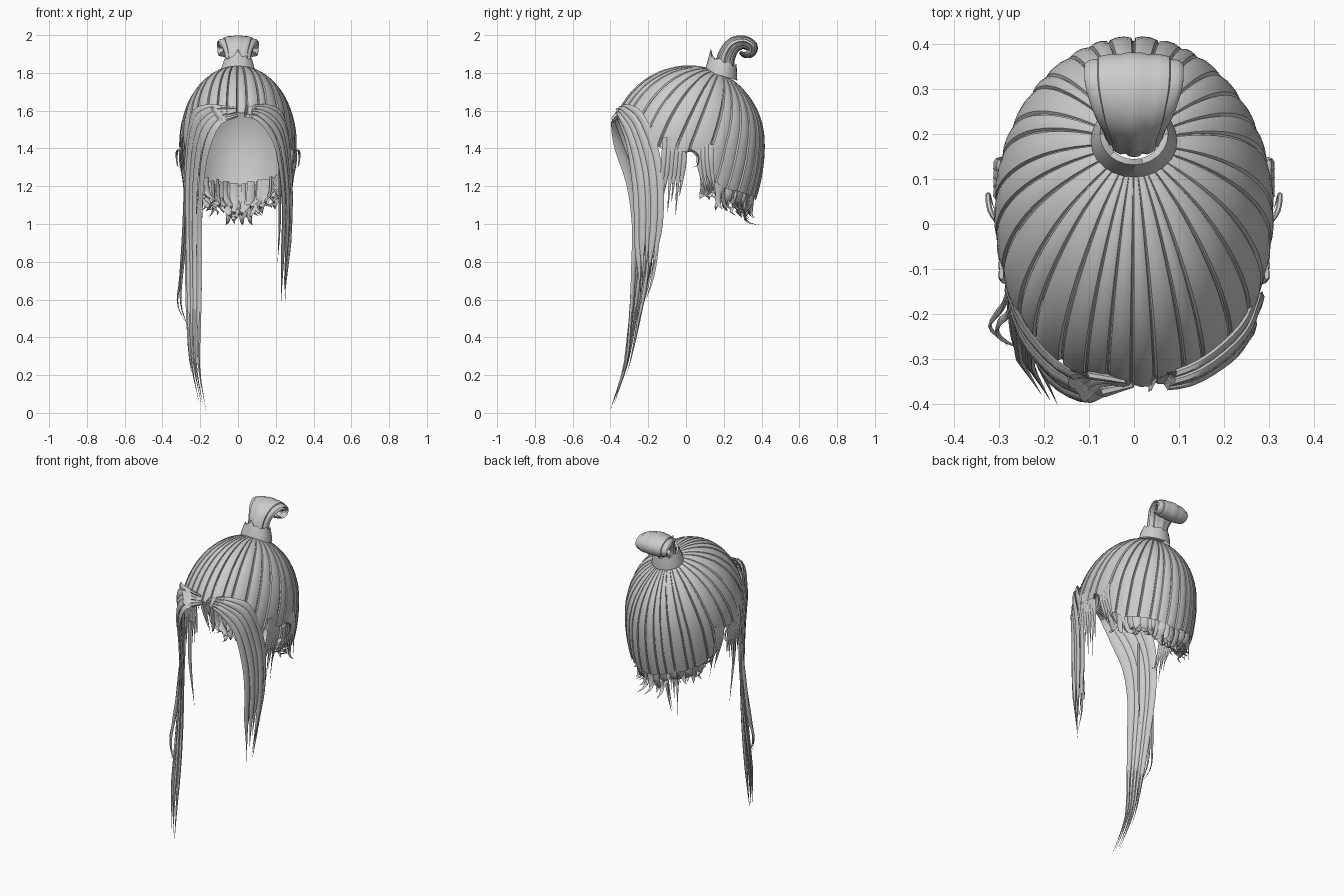
import bpy, bmesh, math, random
from mathutils import Vector as V

if "Cube" in bpy.data.objects:
    bpy.data.objects.remove(bpy.data.objects["Cube"])
random.seed(7)
C = V((0, 0.03, 1.42))


def finish(bm, name, angle=40):
    bmesh.ops.recalc_face_normals(bm, faces=bm.faces)
    me = bpy.data.meshes.new(name)
    bm.to_mesh(me)
    bm.free()
    ob = bpy.data.objects.new(name, me)
    bpy.context.collection.objects.link(ob)
    bpy.ops.object.select_all(action='DESELECT')
    ob.select_set(True)
    bpy.context.view_layer.objects.active = ob
    bpy.ops.object.shade_smooth_by_angle(angle=math.radians(angle))
    return ob


def spline(pts, t):
    """Catmull-Rom point at t in 0..1"""
    f = min(max(t, 0), 1) * (len(pts) - 1)
    i = min(int(f), len(pts) - 2)
    f -= i
    b, c = V(pts[i]), V(pts[i + 1])
    a = V(pts[i - 1]) if i else b * 2 - c
    d = V(pts[i + 2]) if i + 2 < len(pts) else c * 2 - b
    return 0.5 * (2 * b + (c - a) * f + (2 * a - 5 * b + 4 * c - d) * f * f
                  + (3 * b - a - 3 * c + d) * f ** 3)


def skin(bm, rings, closed=True, cap=True):
    rows = [[bm.verts.new(p) for p in r] for r in rings]
    n = len(rows[0])
    for r, s in zip(rows, rows[1:]):
        for i in range(n if closed else n - 1):
            j = (i + 1) % n
            bm.faces.new((r[i], r[j], s[j], s[i]))
    if closed and cap:
        bm.faces.new(rows[0])
        bm.faces.new(rows[-1])


def lens(c, w, t):
    """Flat hair section: w = half width vector, t = half thickness vector"""
    return [c - w, c - w * .5 + t, c + w * .5 + t, c + w, c + w * .5 - t, c - w * .5 - t]


def strand(bm, pts, width, side, thick=.005, steps=7):
    """Loose tapered strand"""
    rings = []
    for k in range(steps + 1):
        u = k / steps
        p = spline(pts, u)
        tan = (spline(pts, u + .02) - spline(pts, u - .02)).normalized()
        w = V(side) - tan * tan.dot(V(side))
        w.normalize()
        taper = max(.04, min(1, 1.9 * (1 - u)))
        rings.append(lens(p, w * width * taper, tan.cross(w) * thick * taper))
    skin(bm, rings)


# Scalp: combed strands running from the tie to the hairline, over a smooth cap
HAIRLINE = [(0, 1.59), (30, 1.56), (50, 1.48), (70, 1.39), (93, 1.38),
            (103, 1.25), (120, 1.19), (180, 1.13)]
POLE = V((0, .38, .92)).normalized()


def hair_z(deg):
    for (a, za), (b, zb) in zip(HAIRLINE, HAIRLINE[1:]):
        if deg <= b:
            return za + (zb - za) * (deg - a) / (b - a)
    return HAIRLINE[-1][1]


def on_head(d, lift=0.0):
    ry = .42 if d.y < 0 else .38
    rz = .415 if d.z > 0 else .6
    return C + V((d.x * .305, d.y * ry, d.z * rz)) * (1 + lift)


def rim(phi):
    deg = abs(math.degrees(math.atan2(math.sin(phi), math.cos(phi))))
    dz = hair_z(deg) - C.z
    w = dz / (.415 if dz > 0 else .6)
    h = math.sqrt(1 - w * w)
    return V((h * math.sin(phi), -h * math.cos(phi), w))


def scalp(name, columns, rows=16):
    """columns: (azimuth, lift) pairs, each combed from the tie to the rim"""
    bm = bmesh.new()
    rings = []
    for k in range(rows + 1):
        u = .1 + .9 * k / rows
        ring = []
        for phi, lift in columns:
            e = rim(phi)
            ang = POLE.angle(e)
            d = (POLE * math.sin((1 - u) * ang) + e * math.sin(u * ang)) / math.sin(ang)
            ring.append(on_head(d, lift * min(1, u * 2)))
        rings.append(ring)
    skin(bm, rings, cap=False)
    return finish(bm, name, 35)


STRANDS = 32
SECTION = [(0, -.008), (.07, .012), (.35, .021), (.65, .021), (.9, .012), (.95, -.008)]
jitter = [random.uniform(-.2, .2) for s in range(STRANDS)]
edges = [2 * math.pi * (s + jitter[s]) / STRANDS for s in range(STRANDS)]
edges.append(edges[0] + 2 * math.pi)
scalp("scalp_hair", [(a + (b - a) * f, l) for a, b in zip(edges, edges[1:]) for f, l in SECTION])
scalp("under_cap", [(math.tau * i / 64, -.016) for i in range(64)])


# Front locks: bundles of strands between a front edge path and a rear edge path
def lock(name, A, B, n, outward, bulge=.014):
    bm = bmesh.new()
    for i in range(n):
        t = (i + .5) / n
        end = 1 - random.uniform(0, .13) * (i % 3 > 0)
        rings = []
        for k in range(25):
            u = end * k / 24
            a, b = spline(A, u), spline(B, u)
            tan = (spline(A, u + .01) - spline(A, u - .01)).normalized()
            across = b - a
            nor = tan.cross(across).normalized()
            if nor.x * outward < 0:
                nor = -nor
            taper = max(.05, min(1, (end - u) * 6))
            c = a.lerp(b, t) + nor * bulge * math.sin(math.pi * t) * min(1, 6 * (1 - u))
            c += nor * .006 * (i % 2)
            rings.append(lens(c, across / n * .66 * taper, nor * .008 * taper))
        skin(bm, rings)
    return finish(bm, name, 50)


lock("long_front_lock",
     [(.0, -.36, 1.57), (-.09, -.39, 1.53), (-.15, -.37, 1.4), (-.18, -.31, 1.22), (-.19, -.28, 1.0),
      (-.19, -.285, .75), (-.195, -.295, .5), (-.2, -.32, .25), (-.165, -.405, .01)],
     [(-.02, -.35, 1.62), (-.15, -.32, 1.63), (-.24, -.23, 1.58), (-.275, -.15, 1.35), (-.28, -.14, 1.08),
      (-.275, -.18, .8), (-.27, -.24, .5), (-.26, -.29, .27), (-.22, -.36, .07)], 5, -1)
lock("short_front_lock",
     [(.03, -.35, 1.57), (.11, -.35, 1.54), (.19, -.31, 1.42), (.225, -.28, 1.22), (.235, -.27, 1.05),
      (.23, -.265, .85), (.225, -.24, .57)],
     [(.04, -.345, 1.62), (.15, -.3, 1.63), (.24, -.22, 1.57), (.27, -.14, 1.36), (.275, -.12, 1.12),
      (.265, -.14, .9), (.25, -.2, .64)], 5, 1)

# Loose strands hanging beside the locks
bm = bmesh.new()
for pts in ([(-.28, -.15, 1.2), (-.29, -.18, .95), (-.305, -.2, .72), (-.32, -.23, .58), (-.28, -.27, .48)],
            [(-.27, -.16, 1.2), (-.28, -.2, .9), (-.3, -.22, .7), (-.3, -.25, .56), (-.25, -.28, .42)],
            [(-.2, -.2, 1.35), (-.2, -.2, 1.1), (-.19, -.17, .8)],
            [(.26, -.16, 1.3), (.27, -.15, 1.0), (.25, -.17, .75), (.25, -.21, .6)],
            [(.22, -.22, 1.3), (.22, -.2, 1.0), (.21, -.19, .8)]):
    strand(bm, pts, .013, (.3, 1, 0), steps=14)
finish(bm, "loose_strands")

# Sideburn strands and little curls by the ears
bm = bmesh.new()
for sx in (-1, 1):
    for i in range(6):
        y = -.11 + .021 * i
        z = random.uniform(1.03, 1.2)
        strand(bm, [(sx * .295, y, 1.46), (sx * .295, y - .005, 1.36), (sx * .28, y - .015, 1.25),
                    (sx * .265, y - .03, z)], .015, (0, 1, 0))
    strand(bm, [(sx * .3, .0, 1.38), (sx * .32, .03, 1.39), (sx * .325, .065, 1.36),
                (sx * .32, .06, 1.31), (sx * .31, .03, 1.30)], .006, (1, 0, 0), .004, 12)
    for i in range(4):
        y = .07 + .02 * i
        strand(bm, [(sx * .3, y, 1.42), (sx * .308, y, 1.35), (sx * .295, y + .01, 1.26),
                    (sx * .28, y + .03, random.uniform(1.1, 1.2))], .015, (0, 1, 0))
finish(bm, "side_strands")

# Ragged nape fringe along the lower back edge
bm = bmesh.new()
for i in range(56):
    phi = math.radians(101 + 158 * (i + random.uniform(.1, .9)) / 56)
    p = on_head(rim(phi), random.uniform(-.12, 0))
    out = V((math.sin(phi), -math.cos(phi), 0))
    side = V((out.y, -out.x, 0))
    drop = random.uniform(.08, .15)
    flick = random.uniform(-.06, .02)
    sway = side * random.uniform(-.045, .045)
    strand(bm, [p + V((0, 0, .05)), p - out * .01 - V((0, 0, drop * .4)),
                p + out * (flick - .02) + sway * .4 - V((0, 0, drop * .8)),
                p + out * flick + sway - V((0, 0, drop))],
           random.uniform(.014, .024), side + out * random.uniform(-.6, .6))
for x in (-.05, .02, .06):
    strand(bm, [(x, .34, 1.14), (x, .31, 1.06), (x * 1.1, .33, 1.01), (x * 1.3, .39, .995)], .014, (1, 0, 0))
finish(bm, "nape_fringe")

# Hair tie: scalloped collar, higher at the front
bm = bmesh.new()
rings = []
for c, r, jag in (((0, .185, 1.785), .096, 0), ((0, .19, 1.82), .09, 0), ((0, .2, 1.862), .076, .008),
                  ((0, .2, 1.85), .062, 0)):
    ring = []
    for i in range(24):
        a = math.tau * i / 24
        spike = .05 if jag and i == 18 else 0
        ring.append(V(c) + V((math.cos(a) * r, math.sin(a) * r * .9,
                              jag * (i % 3 - 1) - math.sin(a) * .025 + spike)))
    rings.append(ring)
skin(bm, rings, cap=False)
finish(bm, "hair_tie", 30)

# Folded topknot: ridged flat tube rolling over backwards
PATH = [(0, .2, 1.81), (0, .215, 1.89), (0, .25, 1.945), (0, .305, 1.962), (0, .348, 1.938),
        (0, .342, 1.905), (0, .31, 1.895), (0, .285, 1.91)]
SIZE = [(.065, .05, 0), (.068, .046, 0), (.088, .042, 0), (.106, .035, 0), (.108, .032, 0),
        (.105, .024, 0), (.098, .015, 0), (.09, .008, 0)]
bm = bmesh.new()
rings = []
for k in range(29):
    u = k / 28
    p, s = spline(PATH, u), spline(SIZE, u)
    tan = (spline(PATH, u + .02) - spline(PATH, u - .02)).normalized()
    nor = tan.cross(V((1, 0, 0)))
    ring = []
    for i in range(40):
        a = math.tau * i / 40
        r = .93 if i % 4 == 0 else 1.03
        ring.append(p + V((math.cos(a) * s.x * r, 0, 0)) + nor * math.sin(a) * s.y * r)
    rings.append(ring)
skin(bm, rings)
finish(bm, "topknot", 45)
